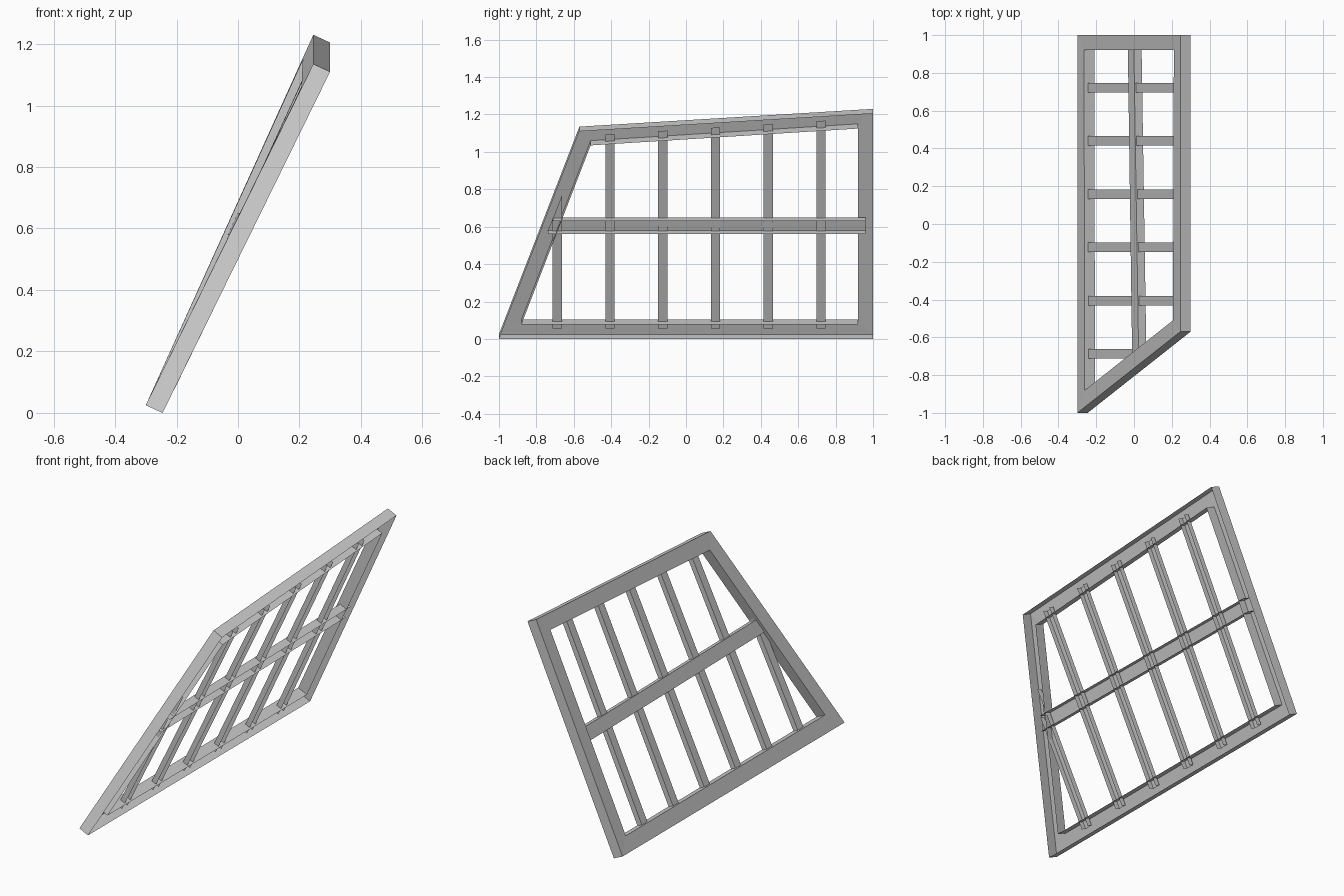
import bpy
from mathutils import Vector

if "Cube" in bpy.data.objects:
    bpy.data.objects.remove(bpy.data.objects["Cube"])

Z0 = 0.025                              # height of the skin's lower edge
DEPTH = Vector((0.91, 0, -0.42))        # direction from skin towards the open underside


def top_z(y):
    return 1.135 + (y + 0.57) / 1.57 * 0.095


def on_slope(y, z, d=0.0):
    """Point on the leaning, slightly twisted sheet, pushed d below it."""
    x = -0.3 + 0.545 * (z - Z0) / (top_z(y) - Z0)
    return Vector((x, y, z)) + DEPTH * d


def make(name, verts, faces):
    mesh = bpy.data.meshes.new(name)
    mesh.from_pydata(verts, [], faces)
    mesh.update()
    ob = bpy.data.objects.new(name, mesh)
    bpy.context.collection.objects.link(ob)
    return ob


def channel(name, corners, inset, depth, walls):
    """Open-backed bar: a skin quad with a side wall on the listed edges."""
    verts = [on_slope(y, z, inset) for y, z in corners]
    verts += [on_slope(y, z, inset + depth) for y, z in corners]
    faces = [(0, 1, 2, 3)]
    for i in walls:
        j = (i + 1) % 4
        faces.append((j, i, i + 4, j + 4))
    return make(name, verts, faces)


# Outer frame: mitred channel ring, open on the underside
outer = [(1, Z0), (-1, Z0), (-0.57, 1.135), (1, 1.23)]
inner = [(0.92, 0.103), (-0.88, 0.103), (-0.51, 1.06), (0.92, 1.15)]
verts = [on_slope(y, z, d) for d in (0, 0.06) for y, z in outer + inner]
faces = []
for i in range(4):
    j = (i + 1) % 4
    faces += [(i, j, j + 4, i + 4),             # skin
              (j, i, i + 8, j + 8),             # outer wall
              (i + 4, j + 4, j + 12, i + 12)]   # inner wall
make("window_frame", verts, faces)


# Centre line of the frame, where the glazing bars end
def slant_y(z):
    return -0.94 + (z - 0.065) * 0.4 / 1.03


def bar_top(y):
    slant = 0.065 + (y + 0.94) * 1.03 / 0.4
    return min(slant, 1.095 + (y + 0.54) / 1.5 * 0.095)


# Horizontal glazing bar
lo, hi = 0.586, 0.656
channel("cross_bar", [(0.96, lo), (slant_y(lo), lo), (slant_y(hi), hi), (0.96, hi)],
        0.014, 0.045, (0, 2))

# Upright glazing bars, the first cut short by the slanted side
W = 0.025
for k in range(6):
    y = -0.688 + k * 0.282
    a, b = y + W, y - W
    channel(f"upright_bar_{k + 1}",
            [(a, 0.065), (b, 0.065), (b, bar_top(b)), (a, bar_top(a))],
            0.022, 0.03, (1, 3))
